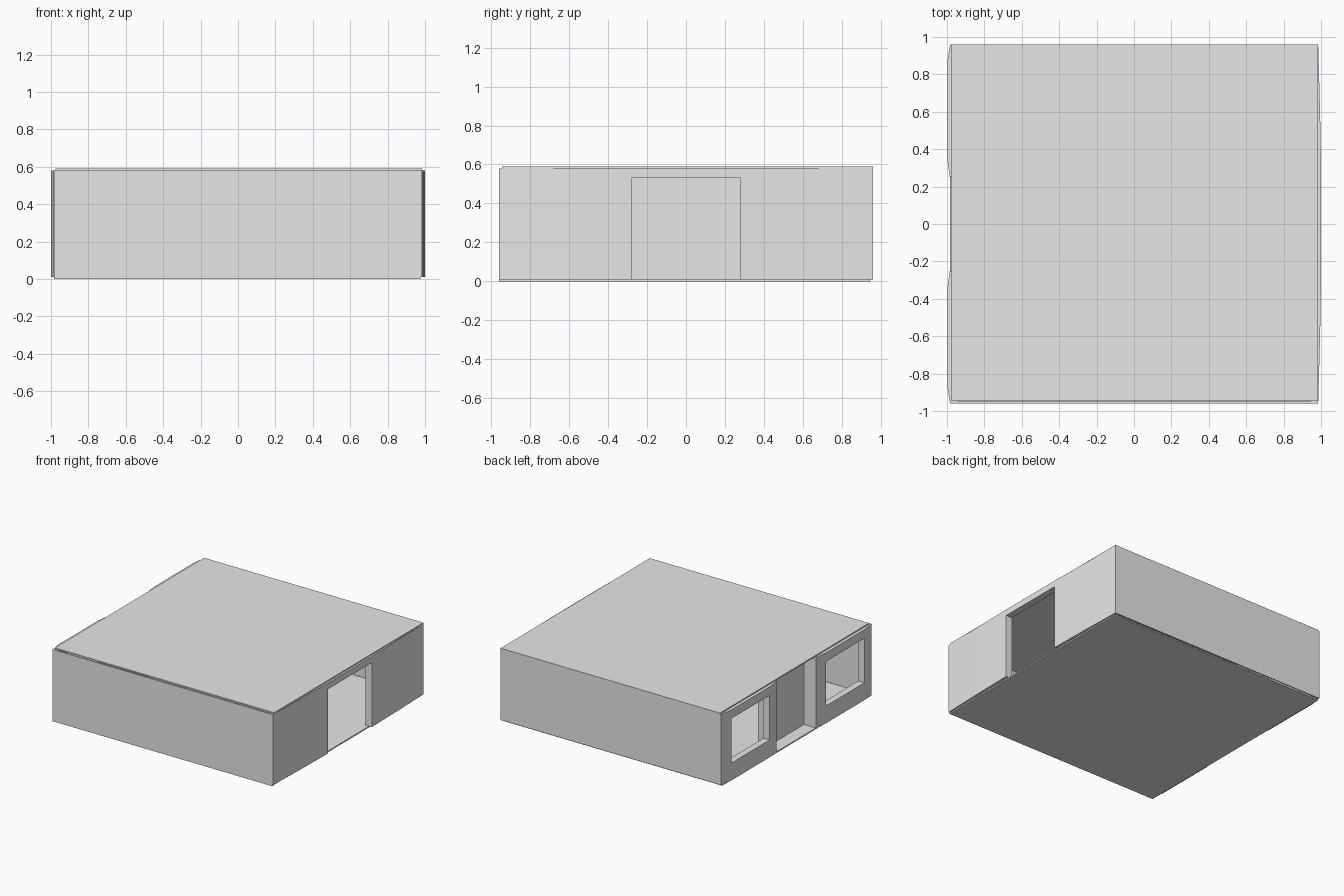
import bpy
import bmesh

if "Cube" in bpy.data.objects:
    bpy.data.objects.remove(bpy.data.objects["Cube"], do_unlink=True)

grey = bpy.data.materials.new("plain_grey")
grey.use_nodes = True
grey.diffuse_color = (0.8, 0.8, 0.8, 1)
grey.node_tree.nodes["Principled BSDF"].inputs["Base Color"].default_value = grey.diffuse_color

FLOOR_Z, WALL_Z, ROOF_Z = 0.01, 0.58, 0.59


def prism(name, outline, z0=FLOOR_Z, z1=WALL_Z):
    """Extrude a plan outline from z0 up to z1."""
    bm = bmesh.new()
    base = bm.faces.new([bm.verts.new((x, y, z0)) for x, y in outline])
    top = bmesh.ops.extrude_face_region(bm, geom=[base])["geom"]
    bmesh.ops.translate(bm, vec=(0, 0, z1 - z0),
                        verts=[v for v in top if isinstance(v, bmesh.types.BMVert)])
    bmesh.ops.recalc_face_normals(bm, faces=bm.faces)
    mesh = bpy.data.meshes.new(name)
    bm.to_mesh(mesh)
    bm.free()
    mesh.materials.append(grey)
    obj = bpy.data.objects.new(name, mesh)
    bpy.context.collection.objects.link(obj)
    return obj


def box(name, x0, x1, y0, y1, z0=FLOOR_Z, z1=WALL_Z):
    return prism(name, [(x0, y0), (x1, y0), (x1, y1), (x0, y1)], z0, z1)


def cut(obj, cutter):
    """Cut an opening and bake the result."""
    cutter.hide_render = True
    mod = obj.modifiers.new("opening", "BOOLEAN")
    mod.operation = "DIFFERENCE"
    mod.solver = "EXACT"
    mod.object = cutter
    graph = bpy.context.evaluated_depsgraph_get()
    mesh = bpy.data.meshes.new_from_object(obj.evaluated_get(graph))
    obj.modifiers.clear()
    obj.data = mesh
    bpy.data.objects.remove(cutter, do_unlink=True)


# Floor and roof slabs
box("floor", -0.985, 0.975, -0.96, 0.945, 0, FLOOR_Z)
box("roof", -0.975, 0.985, -0.945, 0.96, WALL_Z, ROOF_Z)

# Thin front and back walls
box("front_wall", -0.985, 0.985, -0.96, -0.95)
box("back_wall", -0.985, 0.985, 0.95, 0.96)

# Slightly bowed wall with an open doorway
door_wall = prism("doorway_wall", [
    (0.945, -0.95), (0.985, -0.95), (0.995, -0.6), (1.0, -0.28),
    (1.0, 0.28), (0.995, 0.6), (0.985, 0.95), (0.945, 0.95)])
cut(door_wall, box("doorway_cutter", 0.8, 1.1, -0.28, 0.28, 0, 0.53))

# Two window walls with chamfered ends, either side of the porch
for side, name in ((1, "back"), (-1, "front")):
    wall = prism(name + "_window_wall", [
        (-0.945, 0.25 * side), (-0.985, 0.25 * side), (-1.0, 0.36 * side),
        (-1.0, 0.86 * side), (-0.985, 0.95 * side), (-0.945, 0.95 * side)])
    low, high = sorted((0.36 * side, 0.85 * side))
    cut(wall, box("window_cutter", -1.1, -0.8, low, high, 0.15, 0.51))
    # Porch side panel
    low, high = sorted((0.25 * side, 0.28 * side))
    box(name + "_porch_side", -0.945, -0.84, low, high)

# Recessed panel closing the porch
box("porch_panel", -0.88, -0.84, -0.25, 0.25)
